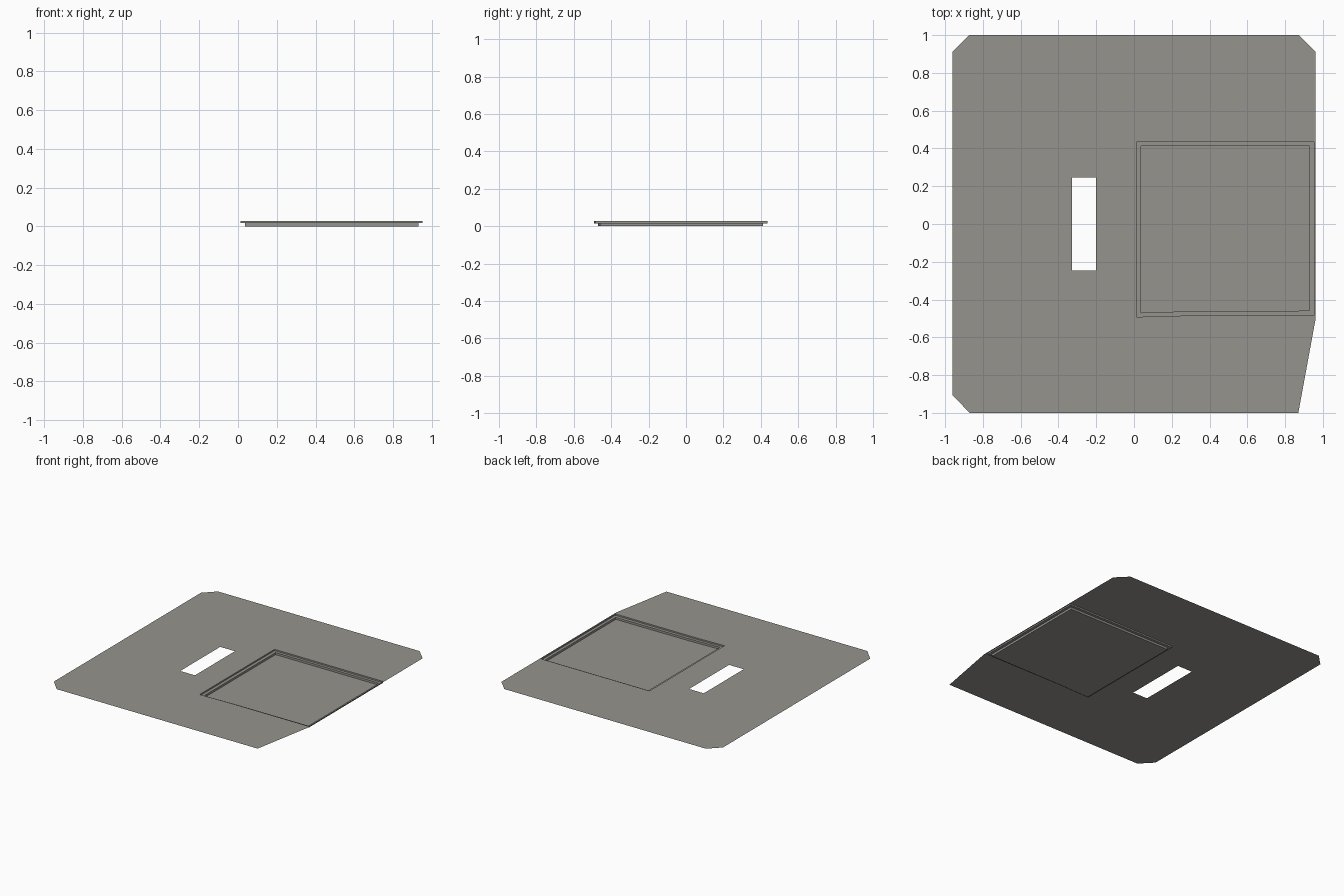
import bpy, bmesh
from mathutils import Vector

if "Cube" in bpy.data.objects:
    bpy.data.objects.remove(bpy.data.objects["Cube"])

TOP, STEP = 0.027, 0.016

grey = bpy.data.materials.new("warm_grey")
grey.diffuse_color = (0.30, 0.295, 0.27, 1)
grey.use_nodes = True
grey.node_tree.nodes["Principled BSDF"].inputs["Base Color"].default_value = grey.diffuse_color


def ring(bm, pts, z):
    return [bm.verts.new((x, y, z)) for x, y in pts]


def bridge(bm, a, b):
    n = len(a)
    for i in range(n):
        j = (i + 1) % n
        bm.faces.new((a[i], a[j], b[j], b[i]))


def finish(bm, name):
    me = bpy.data.meshes.new(name)
    bm.to_mesh(me)
    bm.free()
    me.materials.append(grey)
    ob = bpy.data.objects.new(name, me)
    bpy.context.collection.objects.link(ob)


outline = [(-0.87, -1), (0.87, -1), (0.96, -0.51), (0.96, 0.913), (0.873, 1),
           (-0.873, 1), (-0.96, 0.913), (-0.96, -0.907)]
slot = [(-0.327, -0.247), (-0.2, -0.247), (-0.2, 0.247), (-0.327, 0.247)]
# recess edges, with the slight kink along the front side
outer = [(0.012, -0.492), (0.275, -0.485), (0.952, -0.485), (0.952, 0.435), (0.012, 0.435)]
inner = [(0.036, -0.47), (0.29, -0.462), (0.93, -0.459), (0.93, 0.413), (0.036, 0.413)]

# thin sheet with the slot and recess openings
bm = bmesh.new()
edges = []
for pts in (outline, slot, outer):
    v = ring(bm, pts, TOP)
    edges += [bm.edges.new((v[i], v[(i + 1) % len(v)])) for i in range(len(v))]
bmesh.ops.triangle_fill(bm, use_beauty=True, edges=edges, normal=Vector((0, 0, 1)))
bm.normal_update()
for f in bm.faces:
    if f.normal.z < 0:
        f.normal_flip()
finish(bm, "floor_sheet")

# stepped shallow recess: wall, ledge, wall, floor
bm = bmesh.new()
rings = [ring(bm, outer, TOP), ring(bm, outer, STEP), ring(bm, inner, STEP), ring(bm, inner, 0)]
for a, b in zip(rings, rings[1:]):
    bridge(bm, b, a)
bm.faces.new(rings[-1])
bmesh.ops.recalc_face_normals(bm, faces=bm.faces[:])
bm.normal_update()
floor = min(bm.faces, key=lambda f: f.calc_center_median().z)
if floor.normal.z < 0:
    bmesh.ops.reverse_faces(bm, faces=bm.faces[:])
finish(bm, "recessed_tray")
